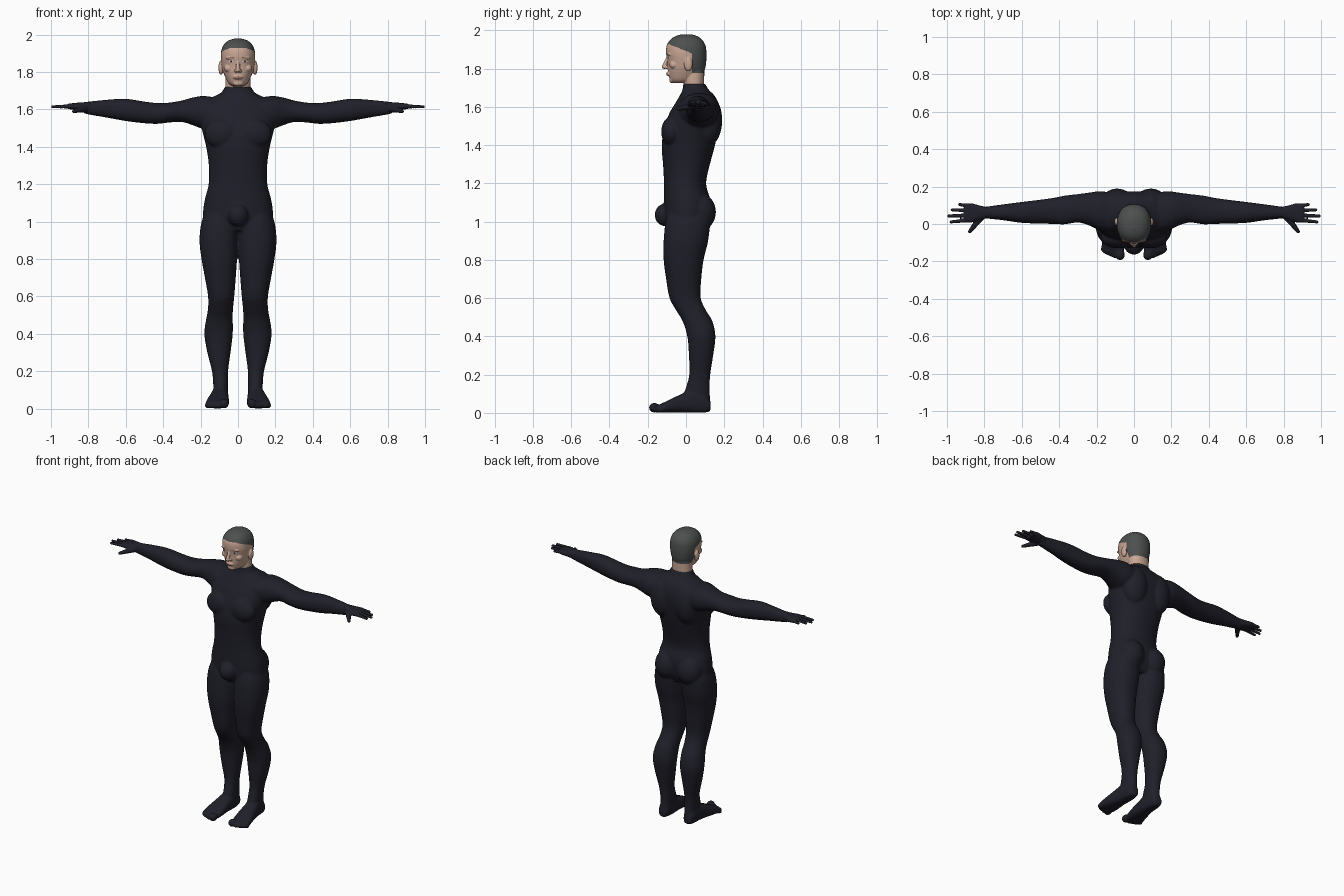
import bpy, bmesh, math
from mathutils import Vector, Matrix


def material(name, rgb):
    m = bpy.data.materials.new(name)
    m.diffuse_color = (*rgb, 1)
    return m


SUIT = material("dark navy suit", (.014, .014, .023))
SKIN = material("skin", (.58, .385, .30))
HAIR = material("grey hair", (.075, .078, .078))
LIPS = material("lips", (.38, .19, .15))
WHITE = material("eye white", (.62, .56, .52))
IRIS = material("dark eye", (.04, .025, .02))
BROW = material("eyebrow", (.25, .16, .12))


def loft(bm, axis, rows, sx=1, n=32, steps=4, power=2.2):
    """Closed tube; rows hold (position, a0, a1, b0, b1) across the axis."""
    order = {'z': (1, 2, 0), 'x': (0, 1, 2), 'y': (1, 0, 2)}[axis]
    pts = [Vector(r) for r in rows]
    pts = [pts[0]] + pts + [pts[-1]]
    path = []
    for i in range(1, len(pts) - 2):      # smooth curve through the rows
        p0, p1, p2, p3 = pts[i - 1:i + 3]
        for k in range(steps):
            t = k / steps
            path.append(.5 * (2 * p1 + (p2 - p0) * t + (2 * p0 - 5 * p1 + 4 * p2 - p3) * t * t
                              + (3 * p1 - p0 - 3 * p2 + p3) * t ** 3))
    path.append(pts[-1])
    rings = []
    for t, a0, a1, b0, b1 in path:
        ring = []
        for j in range(n):
            u = 2 * math.pi * j / n
            c, s = math.cos(u), math.sin(u)
            c = math.copysign(abs(c) ** (2 / power), c)
            s = math.copysign(abs(s) ** (2 / power), s)
            v = (t, (a0 + a1) / 2 + c * (a1 - a0) / 2, (b0 + b1) / 2 + s * (b1 - b0) / 2)
            x, y, z = (v[k] for k in order)
            ring.append(bm.verts.new((x * sx, y, z)))
        rings.append(ring)
    for r, q in zip(rings, rings[1:]):
        for j in range(n):
            bm.faces.new((r[j], r[(j + 1) % n], q[(j + 1) % n], q[j]))
    bm.faces.new(rings[0])
    bm.faces.new(rings[-1])


def blob(bm, center, radii):
    bmesh.ops.create_icosphere(bm, subdivisions=3, radius=1, matrix=Matrix.Translation(center)
                               @ Matrix.Diagonal((*radii, 1)))


def blobs(bm, center, radii):
    for s in (1, -1):
        blob(bm, (center[0] * s, center[1], center[2]), radii)


def chain(bm, p, q, r0, r1, sx=1, n=14):
    for i in range(n + 1):
        t = i / n
        c = Vector(p).lerp(Vector(q), t)
        r = r0 + (r1 - r0) * t
        blob(bm, (c.x * sx, c.y, c.z), (r, r, r))


def fuse(name, bm, voxel, smooth, mats):
    """Merge all overlapping pieces into one smooth skin."""
    bmesh.ops.recalc_face_normals(bm, faces=bm.faces)
    me = bpy.data.meshes.new(name)
    bm.to_mesh(me)
    bm.free()
    ob = bpy.data.objects.new(name, me)
    bpy.context.collection.objects.link(ob)
    mod = ob.modifiers.new("merge", 'REMESH')
    mod.mode = 'VOXEL'
    mod.voxel_size = voxel
    mod = ob.modifiers.new("relax", 'SMOOTH')
    mod.factor = .5
    mod.iterations = smooth
    dg = bpy.context.evaluated_depsgraph_get()
    new = bpy.data.meshes.new_from_object(ob.evaluated_get(dg))
    ob.modifiers.clear()
    ob.data = new
    new.materials.clear()
    for m in mats:
        new.materials.append(m)
    for p in new.polygons:
        p.use_smooth = True
        p.material_index = 0
    return ob


# Body: torso, arms, legs and feet
bm = bmesh.new()
torso = [(.95, .12, -.08, .09), (1.0, .18, -.105, .115), (1.05, .187, -.113, .125),
         (1.12, .177, -.115, .125), (1.2, .157, -.115, .105), (1.3, .156, -.12, .125),
         (1.4, .17, -.127, .152), (1.5, .195, -.112, .17), (1.57, .21, -.085, .175),
         (1.62, .19, -.055, .168), (1.66, .145, -.032, .148), (1.69, .09, -.018, .118),
         (1.722, .071, -.016, .1)]
loft(bm, 'z', [(z, -w, w, f, b) for z, w, f, b in torso], n=48)
blobs(bm, (.085, .07, 1.05), (.085, .087, .1))       # buttocks
blobs(bm, (.085, -.075, 1.47), (.095, .055, .08))    # chest
blobs(bm, (.09, .11, 1.53), (.09, .08, .14))         # shoulder blades
blob(bm, (0, -.108, 1.035), (.055, .056, .06))
arm = [(.10, -.05, .165, 1.50, 1.66), (.18, -.035, .175, 1.495, 1.672), (.24, -.008, .168, 1.515, 1.664),
       (.30, .008, .16, 1.533, 1.648), (.37, -.002, .152, 1.53, 1.636), (.43, 0, .14, 1.523, 1.634),
       (.5, .002, .13, 1.526, 1.642), (.6, .006, .118, 1.538, 1.657), (.7, .02, .105, 1.556, 1.652),
       (.8, .03, .092, 1.573, 1.642), (.83, .028, .094, 1.583, 1.638)]
leg = [(1.06, .02, .165, -.09, .11), (1.0, .008, .195, -.107, .125), (.9, .001, .206, -.117, .116),
       (.8, .005, .195, -.117, .092), (.7, .012, .177, -.104, .08), (.6, .02, .16, -.086, .077),
       (.53, .027, .161, -.048, .108), (.48, .028, .17, -.018, .138), (.4, .028, .18, .007, .154),
       (.3, .04, .164, .015, .142), (.2, .053, .139, .017, .127), (.12, .053, .132, -.005, .123),
       (.05, .055, .13, -.03, .128), (.008, .06, .13, -.03, .122)]
foot = [(.128, .07, .12, .008, .06), (.10, .058, .132, .002, .1), (.04, .052, .14, .002, .12),
        (-.02, .05, .152, .002, .1), (-.08, .047, .167, .002, .072), (-.13, .05, .175, .002, .048),
        (-.155, .06, .168, .005, .038)]
toes = [(.074, -.165, .026), (.103, -.164, .017), (.125, -.156, .016), (.146, -.147, .015), (.164, -.134, .014)]
for s in (1, -1):
    loft(bm, 'x', arm, s)
    loft(bm, 'z', leg, s)
    loft(bm, 'y', foot, s, power=2.6)
    for x, y, r in toes:
        blob(bm, (x * s, y, r + .001), (r, r * 1.15, r))
fuse("body_suit", bm, .0065, 7, [SUIT])

# Hands: palm, four fingers and thumb on each side
bm = bmesh.new()
palm = [(.79, .031, .091, 1.578, 1.641), (.83, .022, .1, 1.588, 1.638),
        (.87, .008, .111, 1.597, 1.635), (.908, .008, .109, 1.602, 1.631)]
fingers = [(.02, .986, .011, .0115), (.046, .999, .043, .0115), (.072, .98, .076, .011), (.098, .94, .104, .0105)]
for s in (1, -1):
    loft(bm, 'x', palm, s, power=2.6)
    for y, tip, ytip, r in fingers:
        chain(bm, (.89, y, 1.617), (tip - .008, ytip, 1.614), r, .0085, s)
    chain(bm, (.82, .035, 1.605), (.878, -.04, 1.59), .02, .010, s)
fuse("hands", bm, .004, 2, [SUIT])

# Head: skull, neck and facial features
bm = bmesh.new()
skull = [(1.725, .03, -.068, .02), (1.74, .05, -.083, .05), (1.77, .067, -.092, .085),
         (1.80, .079, -.095, .1), (1.84, .088, -.097, .106), (1.88, .092, -.104, .107),
         (1.92, .088, -.101, .102), (1.95, .073, -.083, .085), (1.969, .05, -.056, .06),
         (1.979, .018, -.025, .03)]
loft(bm, 'z', [(z, -w, w, f, b) for z, w, f, b in skull], n=48)
neck = [(1.67, .066, -.008, .093), (1.73, .067, -.012, .095), (1.80, .066, -.01, .096)]
loft(bm, 'z', [(z, -w, w, f, b) for z, w, f, b in neck])
chain(bm, (0, -.097, 1.855), (0, -.114, 1.81), .008, .0125)   # nose
blobs(bm, (.013, -.102, 1.806), (.009, .010, .009))           # nostrils
blob(bm, (0, -.089, 1.772), (.028, .015, .012))               # mouth
blob(bm, (0, -.072, 1.74), (.028, .016, .016))                # chin
blobs(bm, (.036, -.085, 1.874), (.03, .014, .009))            # brow ridges
blobs(bm, (.037, -.079, 1.855), (.017, .013, .011))           # eyes
blobs(bm, (.05, -.062, 1.82), (.025, .025, .022))             # cheeks
blobs(bm, (.091, .012, 1.823), (.014, .022, .038))            # ears
head = fuse("head", bm, .003, 3, [SKIN, HAIR, LIPS, WHITE, IRIS, BROW])


def head_colour(c):
    x, y, z = abs(c.x), c.y, c.z
    if z > 1.928 - .4 * max(0, y + .09) or (y > .032 and z > 1.778):
        return 1
    if y < -.05:
        if (x / .025) ** 2 + ((z - 1.772) / .006) ** 2 < 1:
            return 2
        if math.hypot(x - .037, z - 1.856) < .006:
            return 4
        if ((x - .037) / .016) ** 2 + ((z - 1.856) / .006) ** 2 < 1:
            return 3
        if .02 < x < .056 and abs(z - 1.876) < .003:
            return 5
    return 0


for p in head.data.polygons:
    p.material_index = head_colour(p.center)
